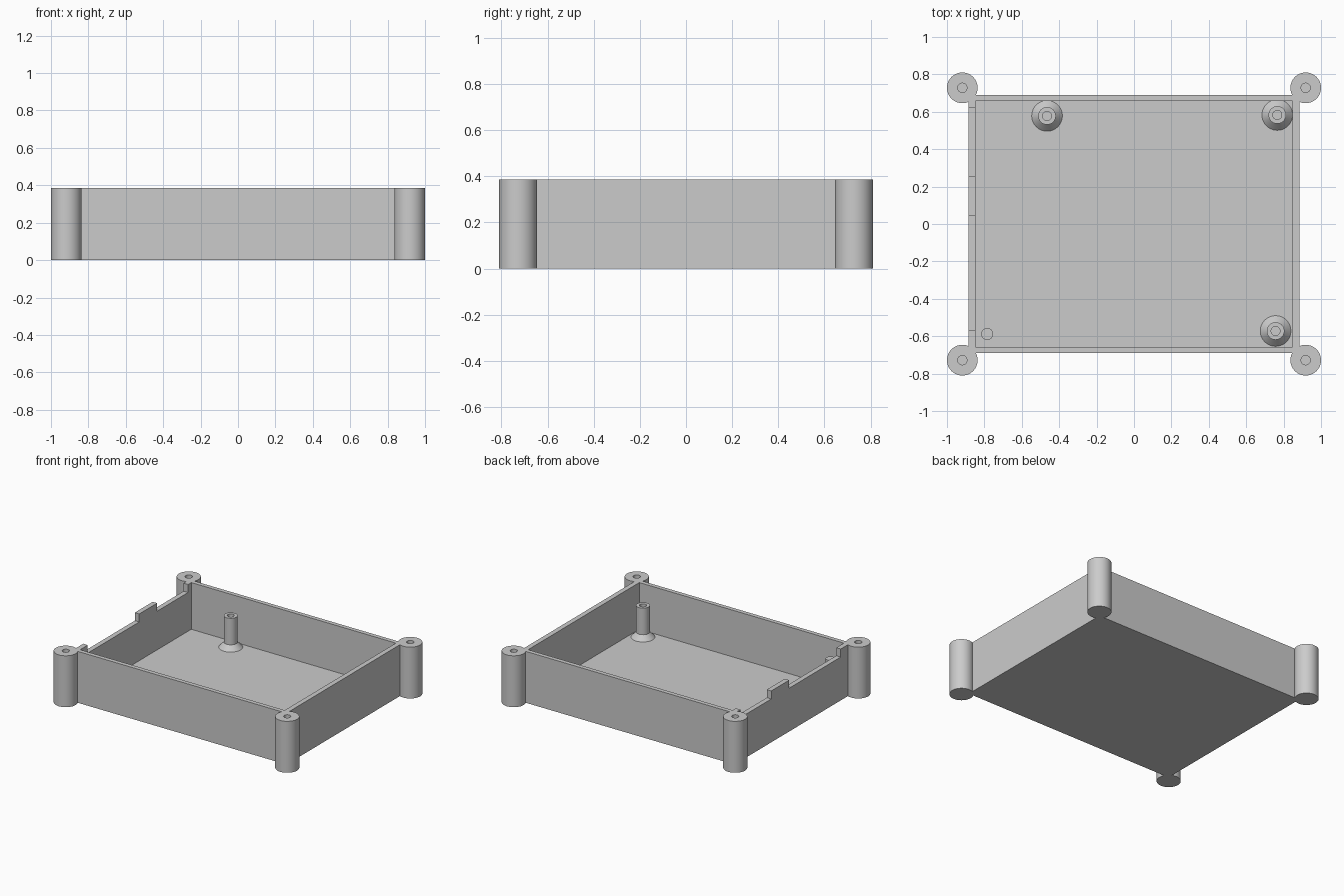
import bpy
import bmesh
import math

if "Cube" in bpy.data.objects:
    bpy.data.objects.remove(bpy.data.objects["Cube"], do_unlink=True)

HEIGHT = 0.385
FLOOR = 0.035

grey = bpy.data.materials.new("plain grey")
grey.use_nodes = True
GREY = (0.6, 0.6, 0.6, 1)
grey.diffuse_color = GREY
grey.node_tree.nodes["Principled BSDF"].inputs["Base Color"].default_value = GREY


def finish(name, bm):
    bmesh.ops.recalc_face_normals(bm, faces=bm.faces)
    mesh = bpy.data.meshes.new(name)
    bm.to_mesh(mesh)
    bm.free()
    mesh.materials.append(grey)
    obj = bpy.data.objects.new(name, mesh)
    bpy.context.collection.objects.link(obj)
    return obj


def box(name, x, y, z):
    """Box from (low, high) ranges."""
    bm = bmesh.new()
    bmesh.ops.create_cube(bm, size=1)
    for v in bm.verts:
        v.co = [r[0] if c < 0 else r[1] for c, r in zip(v.co, (x, y, z))]
    return finish(name, bm)


def lathe(name, profile, x, y, steps=48):
    """Spin a (radius, height) profile round a vertical axis."""
    bm = bmesh.new()
    verts = [bm.verts.new((r, 0, z)) for r, z in profile]
    edges = [bm.edges.new(pair) for pair in zip(verts, verts[1:])]
    bmesh.ops.spin(bm, geom=verts + edges, cent=(0, 0, 0), axis=(0, 0, 1),
                   angle=math.tau, steps=steps, use_duplicate=False)
    bmesh.ops.remove_doubles(bm, verts=bm.verts, dist=1e-5)
    bmesh.ops.translate(bm, verts=bm.verts, vec=(x, y, 0))
    return finish(name, bm)


def cylinder(name, radius, low, high, x, y):
    bm = bmesh.new()
    bmesh.ops.create_cone(bm, cap_ends=True, segments=48, radius1=radius,
                          radius2=radius, depth=high - low)
    bmesh.ops.translate(bm, verts=bm.verts, vec=(x, y, (low + high) / 2))
    return finish(name, bm)


def combine(target, other, operation):
    mod = target.modifiers.new(operation.lower(), "BOOLEAN")
    mod.operation = operation
    mod.solver = "EXACT"
    mod.object = other
    bpy.context.view_layer.objects.active = target
    bpy.ops.object.modifier_apply(modifier=mod.name)
    bpy.data.objects.remove(other, do_unlink=True)


def smooth(obj):
    bpy.ops.object.select_all(action="DESELECT")
    obj.select_set(True)
    bpy.context.view_layer.objects.active = obj
    bpy.ops.object.shade_smooth_by_angle(angle=math.radians(30))


# Open tray with a floor and four walls
tray = box("tray", (-0.885, 0.885), (-0.69, 0.69), (0, HEIGHT))
combine(tray, box("cavity", (-0.848, 0.848), (-0.658, 0.658), (FLOOR, 1)), "DIFFERENCE")

# Two notches in the side wall, leaving a tab between them
for span in ((-0.568, 0.042), (0.254, 0.62)):
    combine(tray, box("notch", (-1, -0.8), span, (HEIGHT - 0.06, 1)), "DIFFERENCE")

# Round corner columns with blind screw holes
corners = [(sx * 0.918, sy * 0.728) for sx in (-1, 1) for sy in (-1, 1)]
for x, y in corners:
    combine(tray, cylinder("column", 0.082, 0, HEIGHT, x, y), "UNION")
for x, y in corners:
    combine(tray, cylinder("screw_hole", 0.025, FLOOR, 1, x, y), "DIFFERENCE")
smooth(tray)

# Hollow standoffs with flared feet
standoff = [(0, FLOOR + 0.002), (0.024, FLOOR + 0.002), (0.024, 0.272),
            (0.047, 0.272), (0.047, FLOOR + 0.038), (0.082, FLOOR)]
for name, x, y in (("back_right_standoff", -0.465, 0.578),
                   ("back_left_standoff", 0.766, 0.583),
                   ("front_left_standoff", 0.757, -0.572)):
    smooth(lathe(name, standoff, x, y))

# Plain locating peg
smooth(cylinder("locating_peg", 0.032, FLOOR, 0.28, -0.785, -0.588))
